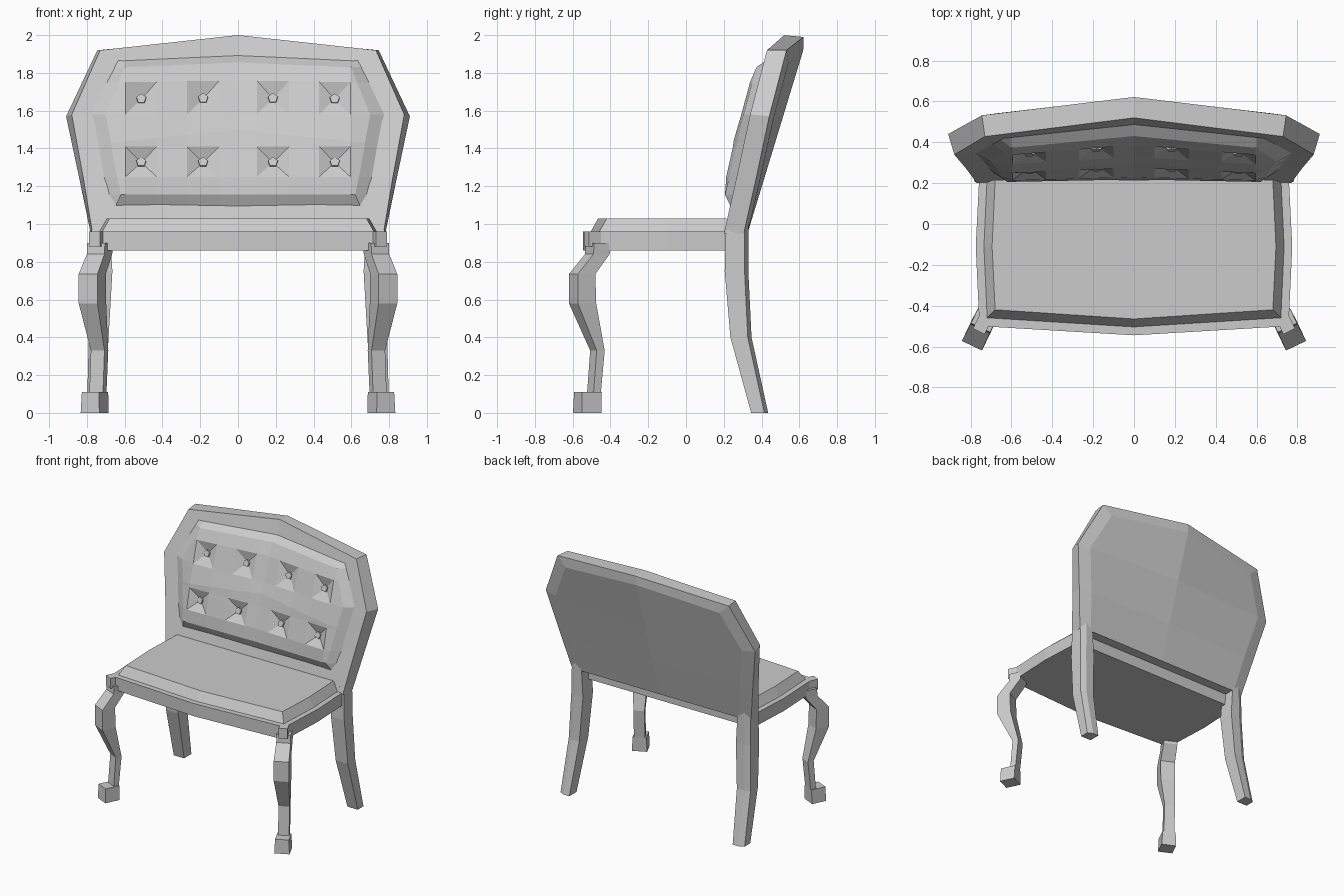
import bpy, bmesh
from mathutils import Vector, Matrix

cube = bpy.data.objects.get("Cube")
if cube:
    bpy.data.objects.remove(cube)

GREY = (0.6, 0.6, 0.6, 1)
grey = bpy.data.materials.new("plain_grey")
grey.use_nodes = True
grey.diffuse_color = GREY
grey.node_tree.nodes["Principled BSDF"].inputs["Base Color"].default_value = GREY


def finish(name, bm, mirror=True, recalc=True):
    if recalc:
        bmesh.ops.recalc_face_normals(bm, faces=bm.faces)
    mesh = bpy.data.meshes.new(name)
    bm.to_mesh(mesh)
    bm.free()
    mesh.materials.append(grey)
    obj = bpy.data.objects.new(name, mesh)
    bpy.context.collection.objects.link(obj)
    if mirror:
        obj.modifiers.new("Mirror", 'MIRROR')
    return obj


def loft(bm, rings):
    """Skin closed rings of points and cap both ends."""
    vs = [[bm.verts.new(p) for p in ring] for ring in rings]
    n = len(vs[0])
    for a, b in zip(vs, vs[1:]):
        for i in range(n):
            j = (i + 1) % n
            bm.faces.new((a[i], a[j], b[j], b[i]))
    bm.faces.new(vs[0])
    bm.faces.new(vs[-1])


def back_y(x, z, offset=0):
    """Front surface of the reclined back, folded along its centre line."""
    return 0.52 + 0.304 * (z - 2) - 0.095 * (z - 0.95) * abs(x) + offset


# Back frame: front outline, rear outline, inset rear panel (right half mirrored)
outlines = [
    (0, [(0.77, 0.95), (0.82, 1.25), (0.88, 1.58), (0.73, 1.92), (0, 2.0)]),
    (0.105, [(0.78, 0.95), (0.84, 1.24), (0.91, 1.57), (0.745, 1.92), (0, 1.99)]),
    (0.125, [(0.69, 0.95), (0.74, 1.23), (0.81, 1.56), (0.67, 1.85), (0, 1.92)]),
]
bm = bmesh.new()
rings = []
for off, pts in outlines:
    pts = [(0, pts[0][1])] + pts
    rings.append([bm.verts.new((x, back_y(x, z, off), z)) for x, z in pts])
for a, b in zip(rings, rings[1:]):
    for i in range(len(a) - 1):
        bm.faces.new((a[i], a[i + 1], b[i + 1], b[i]))
for ring, off in ((rings[0], 0), (rings[-1], 0.125)):
    mid = [bm.verts.new((0, back_y(0, ring[i].co.z, off), ring[i].co.z)) for i in (2, 3)]
    centre = [ring[0]] + mid + [ring[5]]
    for i in range(3):
        bm.faces.new((centre[i], ring[i + 1], ring[i + 2], centre[i + 1]))
finish("back_frame", bm)

# Tufted back pad: rows of (height, half width, skirt width, centre rise, bulge)
rows = [
    (1.09, 0.65, 0.67, 0, -0.004),
    (1.155, 0.62, 0.69, 0, 0.045),
    (1.25, 0.64, 0.715, 0, 0.062),
    (1.41, 0.67, 0.745, 0, 0.066),
    (1.43, 0.672, 0.75, 0.07, 0.07),
    (1.58, 0.70, 0.78, 0, 0.064),
    (1.75, 0.63, 0.70, 0.01, 0.06),
    (1.83, 0.60, 0.66, 0.025, 0.045),
    (1.87, 0.60, 0.64, 0.025, -0.004),
]
columns = [0, 0.10, 0.27, 0.43, 0.595]
bm = bmesh.new()
grid = []
for z, edge, skirt, rise, bulge in rows:
    line = []
    for x in columns + [edge, skirt]:
        h = z + rise * max(0, 1 - x / edge)
        depth = -0.004 if x == skirt else min(bulge, 0.045) if x == edge else bulge
        line.append(bm.verts.new((x, back_y(x, h, -depth), h)))
    grid.append(line)
dents = []
for r in range(len(grid) - 1):
    for c in range(len(grid[0]) - 1):
        face = bm.faces.new((grid[r][c], grid[r][c + 1], grid[r + 1][c + 1], grid[r + 1][c]))
        if r in (2, 5) and c in (1, 3):
            dents.append(face)
poked = bmesh.ops.poke(bm, faces=dents)
spots = []
for v in poked["verts"]:
    v.co.z -= 0.005
    v.co.y = back_y(v.co.x, v.co.z, -0.022)
    spots.append(v.co.copy())
finish("back_pad", bm, recalc=False)

# Five-sided buttons in the dents
bm = bmesh.new()
for p in spots:
    place = Matrix.Translation(p + Vector((0, -0.008, 0))) @ Matrix.Rotation(1.27, 4, 'X')
    bmesh.ops.create_cone(bm, cap_ends=True, segments=5, radius1=0.03, radius2=0.027,
                          depth=0.03, matrix=place)
finish("pad_buttons", bm)


def seat_ring(x, side, front, middle, back, z):
    """Seat outline with a bowed front and bowed sides."""
    half = [(x, front), (side, -0.11), (x, back)]
    pts = [(0, middle)] + half + [(-a, b) for a, b in reversed(half)]
    return [(a, b, z) for a, b in pts]


# Seat apron and bevelled cushion
bm = bmesh.new()
loft(bm, [seat_ring(0.757, 0.775, -0.50, -0.545, 0.25, z) for z in (0.86, 0.96)])
finish("seat_apron", bm, mirror=False)
bm = bmesh.new()
loft(bm, [seat_ring(0.722, 0.738, -0.462, -0.507, 0.23, 0.955),
          seat_ring(0.68, 0.695, -0.42, -0.465, 0.215, 1.03)])
finish("seat_cushion", bm, mirror=False)

# Back legs: (height, front, back, inner, outer) with a chamfered rear corner
bm = bmesh.new()
sections = [
    (1.0, 0.212, 0.33, 0.68, 0.775),
    (0.75, 0.205, 0.33, 0.665, 0.78),
    (0.4, 0.235, 0.347, 0.685, 0.79),
    (0, 0.345, 0.435, 0.71, 0.80),
]
loft(bm, [[(i, f, z), (o, f, z), (o, b - 0.02, z), (o - 0.04, b, z), (i, b, z)]
          for z, f, b, i, o in sections])
finish("back_legs", bm)


def splayed_ring(near, far, half, z):
    """Rectangle turned to point out of the front corner of the seat."""
    out, side = Vector((0.43, -0.9)), Vector((0.9, 0.43))
    start = Vector((0.70, -0.40))
    corners = [(near, -half), (far, -half), (far, half), (near, half)]
    return [(*(start + out * a + side * b), z) for a, b in corners]


# Curved front legs: (inner reach, outer reach, half width, height)
bm = bmesh.new()
cabriole = [
    (0.02, 0.12, 0.052, 0.90),
    (0.03, 0.125, 0.052, 0.84),
    (0.115, 0.218, 0.055, 0.735),
    (0.11, 0.218, 0.055, 0.58),
    (0.053, 0.10, 0.04, 0.33),
    (0.075, 0.118, 0.04, 0.11),
    (0.075, 0.19, 0.05, 0.11),
    (0.08, 0.194, 0.055, 0),
]
loft(bm, [splayed_ring(*s) for s in cabriole])
finish("front_legs", bm)

# Small corner blocks joining the front legs to the apron
bm = bmesh.new()
loft(bm, [splayed_ring(0.04, 0.14, 0.032, z) for z in (0.88, 0.96)])
finish("corner_blocks", bm)
